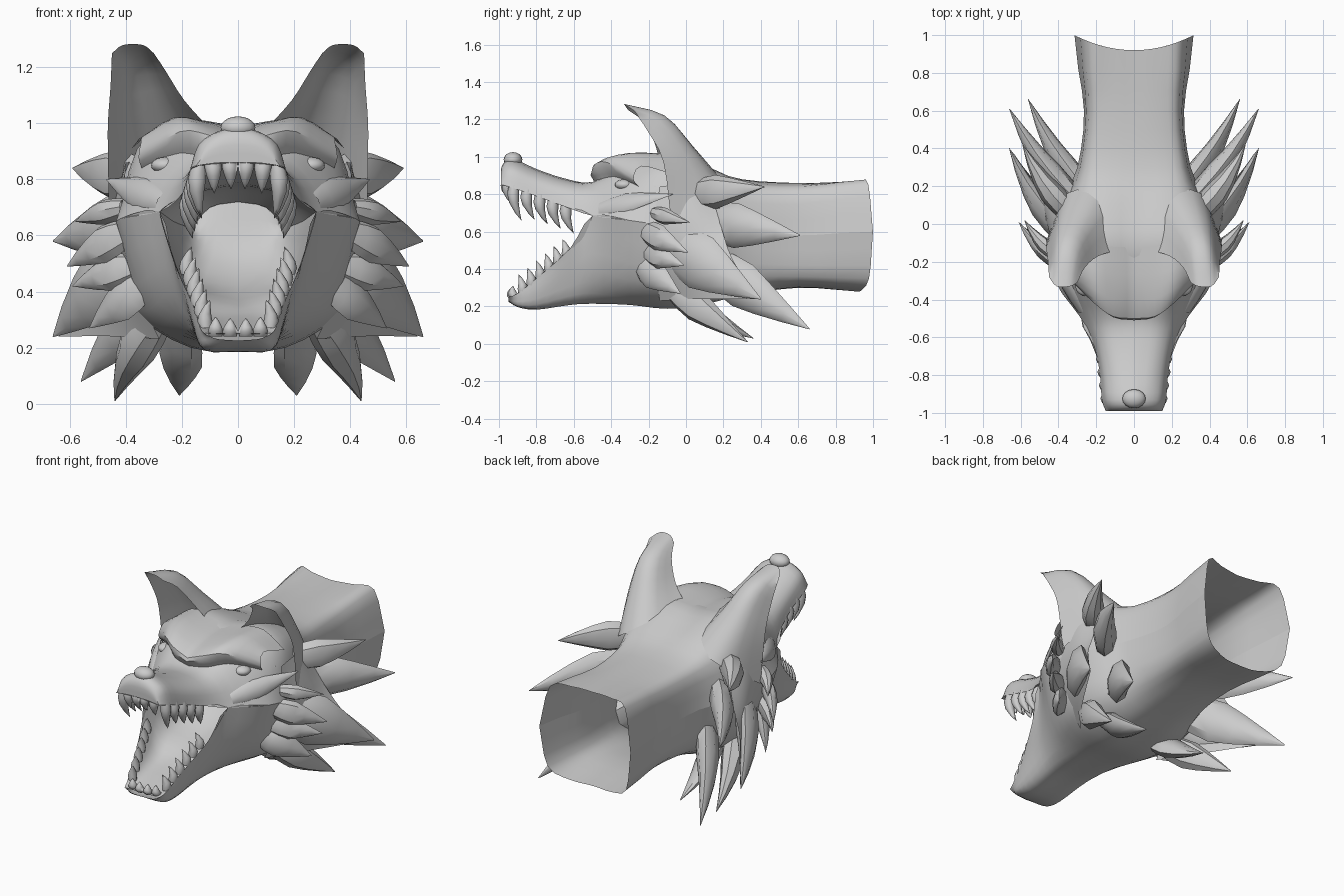
import bpy, bmesh, math
from mathutils import Vector as V


def finish(name, bm, angle=40):
    """Turn a right-hand half into a mirrored, smooth-shaded object."""
    bmesh.ops.remove_doubles(bm, verts=bm.verts, dist=0.0005)
    bmesh.ops.recalc_face_normals(bm, faces=bm.faces)
    me = bpy.data.meshes.new(name)
    bm.to_mesh(me)
    bm.free()
    ob = bpy.data.objects.new(name, me)
    bpy.context.collection.objects.link(ob)
    bpy.ops.object.select_all(action='DESELECT')
    ob.select_set(True)
    bpy.context.view_layer.objects.active = ob
    bpy.ops.object.shade_smooth_by_angle(angle=math.radians(angle))
    m = ob.modifiers.new("mirror", 'MIRROR')
    m.use_clip = True
    return ob


def spline(p, n):
    """Catmull-Rom curve through the points, n steps per span."""
    q = [2 * p[0] - p[1]] + p + [2 * p[-1] - p[-2]]
    out = []
    for i in range(1, len(q) - 2):
        a, b, c, d = q[i - 1:i + 3]
        for k in range(n):
            t = k / n
            out.append(0.5 * (2 * b + (c - a) * t + (2 * a - 5 * b + 4 * c - d) * t * t
                              + (3 * b - a - 3 * c + d) * t ** 3))
    return out + [p[-1]]


def grid(bm, rows):
    vs = [[bm.verts.new(p) for p in r] for r in rows]
    for a, b in zip(vs, vs[1:]):
        for j in range(len(a) - 1):
            bm.faces.new((a[j], a[j + 1], b[j + 1], b[j]))


def patch(name, rows, n=3):
    """Smooth surface through rows of 3D points."""
    rows = [spline([V(p) for p in r], n) for r in rows]
    cols = [spline(list(c), n) for c in zip(*rows)]
    for c in cols:
        for p in c:
            if p.x < 0.004:
                p.x = 0
            if p.y > 0.8:   # the neck rim is swept back at the sides
                p.y += 0.8 * p.x ** 2 * (p.y - 0.8) / 0.12
    bm = bmesh.new()
    grid(bm, cols)
    return finish(name, bm)


def sections(name, data):
    """Cross-sections: (y, (x, z), (x, z), ...)."""
    return patch(name, [[(x, s[0], z) for x, z in s[1:]] for s in data])


# Crown of the head, running from the open neck to the snout tip
sections("crown_and_snout", [
    (.92, (0, .865), (.14, .87), (.26, .855), (.315, .6)),
    (.6, (0, .86), (.14, .855), (.24, .81), (.265, .58)),
    (.3, (0, .88), (.17, .87), (.27, .82), (.30, .6)),
    (.1, (0, .94), (.2, .95), (.33, .87), (.39, .6)),
    (-.1, (0, .99), (.2, 1.01), (.36, .91), (.43, .63)),
    (-.3, (0, .95), (.18, .96), (.31, .85), (.42, .66)),
    (-.5, (0, .865), (.13, .86), (.22, .80), (.28, .685)),
    (-.65, (0, .885), (.11, .87), (.18, .82), (.21, .735)),
    (-.8, (0, .935), (.09, .92), (.155, .87), (.18, .79)),
    (-.93, (0, .99), (.075, .97), (.14, .925), (.17, .835)),
    (-.985, (0, .95), (.065, .94), (.12, .905), (.15, .85)),
    (-.99, (0, .86), (.06, .86), (.11, .855), (.15, .848))])

# Throat, cheeks and lower jaw
sections("throat_and_jaw", [
    (.92, (.315, .6), (.27, .35), (.14, .285), (0, .28)),
    (.6, (.265, .58), (.235, .36), (.12, .31), (0, .30)),
    (.3, (.30, .6), (.26, .36), (.14, .27), (0, .26)),
    (.1, (.39, .6), (.33, .33), (.17, .22), (0, .22)),
    (-.1, (.43, .63), (.36, .33), (.17, .20), (0, .19)),
    (-.3, (.42, .66), (.31, .34), (.15, .22), (0, .21)),
    (-.5, (.28, .685), (.24, .40), (.14, .23), (0, .22)),
    (-.62, (.23, .51), (.19, .36), (.13, .22), (0, .215)),
    (-.8, (.16, .35), (.155, .27), (.12, .19), (0, .185)),
    (-.9, (.135, .27), (.13, .24), (.11, .20), (0, .20)),
    (-.95, (.12, .25), (.10, .24), (.07, .23), (0, .225))])

# Mouth lining, closing together at the back of the throat
sections("palate", [
    (-.99, (.15, .848), (.09, .855), (0, .86)),
    (-.93, (.17, .835), (.1, .86), (0, .87)),
    (-.8, (.18, .79), (.12, .83), (0, .85)),
    (-.65, (.21, .735), (.14, .79), (0, .82)),
    (-.5, (.28, .685), (.17, .75), (0, .79)),
    (-.3, (.23, .65), (.15, .74), (0, .77)),
    (-.1, (.17, .62), (.1, .70), (0, .72))])
sections("mouth_floor", [
    (-.95, (.12, .25), (.07, .25), (0, .25)),
    (-.9, (.135, .27), (.08, .25), (0, .25)),
    (-.8, (.16, .35), (.11, .28), (0, .27)),
    (-.62, (.23, .51), (.14, .33), (0, .31)),
    (-.5, (.28, .685), (.18, .42), (0, .35)),
    (-.3, (.23, .65), (.17, .46), (0, .42)),
    (-.15, (.18, .63), (.12, .56), (0, .54)),
    (-.09, (.17, .62), (.1, .70), (0, .73))])

# Heavy overhanging brow
patch("brow", [
    [(0, -.12, .985), (.12, -.12, 1.01), (.25, -.1, 1.01), (.38, -.08, .91)],
    [(0, -.33, .97), (.11, -.33, 1.0), (.22, -.29, 1.02), (.345, -.24, .95)],
    [(0, -.50, .92), (.11, -.49, .96), (.21, -.42, .97), (.355, -.28, .88)],
    [(0, -.49, .865), (.11, -.46, .87), (.20, -.37, .87), (.34, -.24, .83)]])

# Ears: shells curled forward
patch("ear", [
    [(.09, -.14, .97), (.18, .14, .92), (.36, .16, .83), (.46, -.08, .66)],
    [(.19, -.17, 1.08), (.25, .01, 1.07), (.38, .03, 1.03), (.465, -.12, .97)],
    [(.26, -.23, 1.19), (.31, -.13, 1.22), (.40, -.12, 1.21), (.455, -.20, 1.13)],
    [(.30, -.31, 1.25), (.34, -.33, 1.28), (.41, -.33, 1.28), (.45, -.28, 1.25)]])

# Mane sheet sweeping from the ear down to the largest ruff point
patch("mane_sheet", [
    [(.40, -.14, .84), (.42, -.18, .62), (.37, -.17, .42), (.28, -.14, .23)],
    [(.40, .0, .86), (.46, .03, .64), (.47, .04, .42), (.42, .04, .24)],
    [(.36, .12, .86), (.46, .19, .62), (.55, .25, .45), (.64, .38, .24)]])


def leaf(bm, base, tip, width, thick, out=(1, -.45, 0)):
    """Straight-sided fur spike, widest near its root."""
    base, tip = V(base), V(tip)
    axis = tip - base
    side = axis.cross(V(out)).normalized()
    up = side.cross(axis).normalized()
    prof = ((0, .7, .8), (.18, .92, 1), (.36, 1, 1), (.55, .76, .75),
            (.78, .40, .4), (1, .02, .02))
    rows = []
    for t, w, h in prof:
        c = base + axis * t + up * thick * .2 * math.sin(math.pi * t)
        rows.append([c + side * width / 2 * w * math.cos(a) + up * thick / 2 * h * math.sin(a)
                     for a in (math.tau * k / 8 for k in range(9))])
    grid(bm, rows)
    bmesh.ops.remove_doubles(bm, verts=bm.verts, dist=0.0005)


# Ruff of big fur spikes behind the cheeks
bm = bmesh.new()
for base, tip, w in (((.32, .04, .80), (.59, .42, .84), .18),
                     ((.29, .10, .66), (.66, .61, .58), .24),
                     ((.35, -.08, .54), (.66, .40, .24), .30),
                     ((.22, .12, .44), (.56, .66, .08), .25),
                     ((.28, -.08, .31), (.44, .33, .01), .17)):
    leaf(bm, base, tip, w, .13)
leaf(bm, (.19, -.04, .27), (.21, .36, .03), .18, .10, (.6, -.3, -1))
finish("ruff_spike", bm)

# Small cheek tufts
bm = bmesh.new()
for base, tip, w in (((.40, -.17, .70), (.58, .02, .65), .09),
                     ((.39, -.22, .61), (.61, .01, .49), .14),
                     ((.37, -.20, .49), (.59, -.01, .42), .13),
                     ((.32, -.24, .43), (.53, -.03, .27), .17)):
    leaf(bm, base, tip, w, .08)
finish("cheek_tuft", bm)

# Cheekbone and lower lid ridges
bm = bmesh.new()
leaf(bm, (.27, -.46, .72), (.47, -.07, .80), .12, .05, (.7, -.5, .4))
leaf(bm, (.22, -.43, .81), (.38, -.16, .84), .05, .03, (.7, -.5, .4))
finish("cheekbone", bm)


def tooth(bm, base, tip, r, bend):
    """Curved cone, bulging along the bend vector."""
    base, tip = V(base), V(tip)
    rows = []
    for t, s in ((0, .85), (.25, 1), (.5, .8), (.8, .4), (1, .02)):
        c = base.lerp(tip, t) + V(bend) * math.sin(math.pi * t)
        rows.append([c + V((math.cos(a), math.sin(a), 0)) * r * s
                     for a in (math.tau * k / 8 for k in range(9))])
    grid(bm, rows)


# Upper teeth
bm = bmesh.new()
tooth(bm, (.03, -.955, .875), (.025, -.94, .765), .029, (0, -.015, 0))
tooth(bm, (.09, -.945, .875), (.085, -.935, .75), .031, (0, -.015, 0))
for i in range(5):
    y = -.92 + .07 * i
    z = .85 - .025 * i
    x = .140 + .008 * i
    tooth(bm, (x, y, z), (x - .01, y + .04, z - (.16 if i else .19)), .032, (.012, -.02, 0))
finish("upper_tooth", bm, 60)

# Lower teeth
bm = bmesh.new()
tooth(bm, (.028, -.92, .24), (.028, -.93, .305), .028, (0, -.01, 0))
tooth(bm, (.08, -.91, .24), (.08, -.925, .31), .028, (0, -.01, 0))
for i in range(6):
    y = -.875 + .047 * i
    z = .27 + .038 * i
    x = .115 + .013 * i
    tooth(bm, (x, y, z), (x - .015, y - .02, z + .10), .027, (.01, .01, 0))
finish("lower_tooth", bm, 60)


def ball(name, c, r):
    bpy.ops.mesh.primitive_uv_sphere_add(segments=16, ring_count=10, location=c)
    ob = bpy.context.object
    ob.name = name
    ob.scale = r
    bpy.ops.object.shade_smooth()


# Nose pad and eyes
ball("nose", (0, -.925, .985), (.062, .05, .04))
for s in (-1, 1):
    ball("eye", (s * .26, -.33, .85), (.05, .05, .03))
